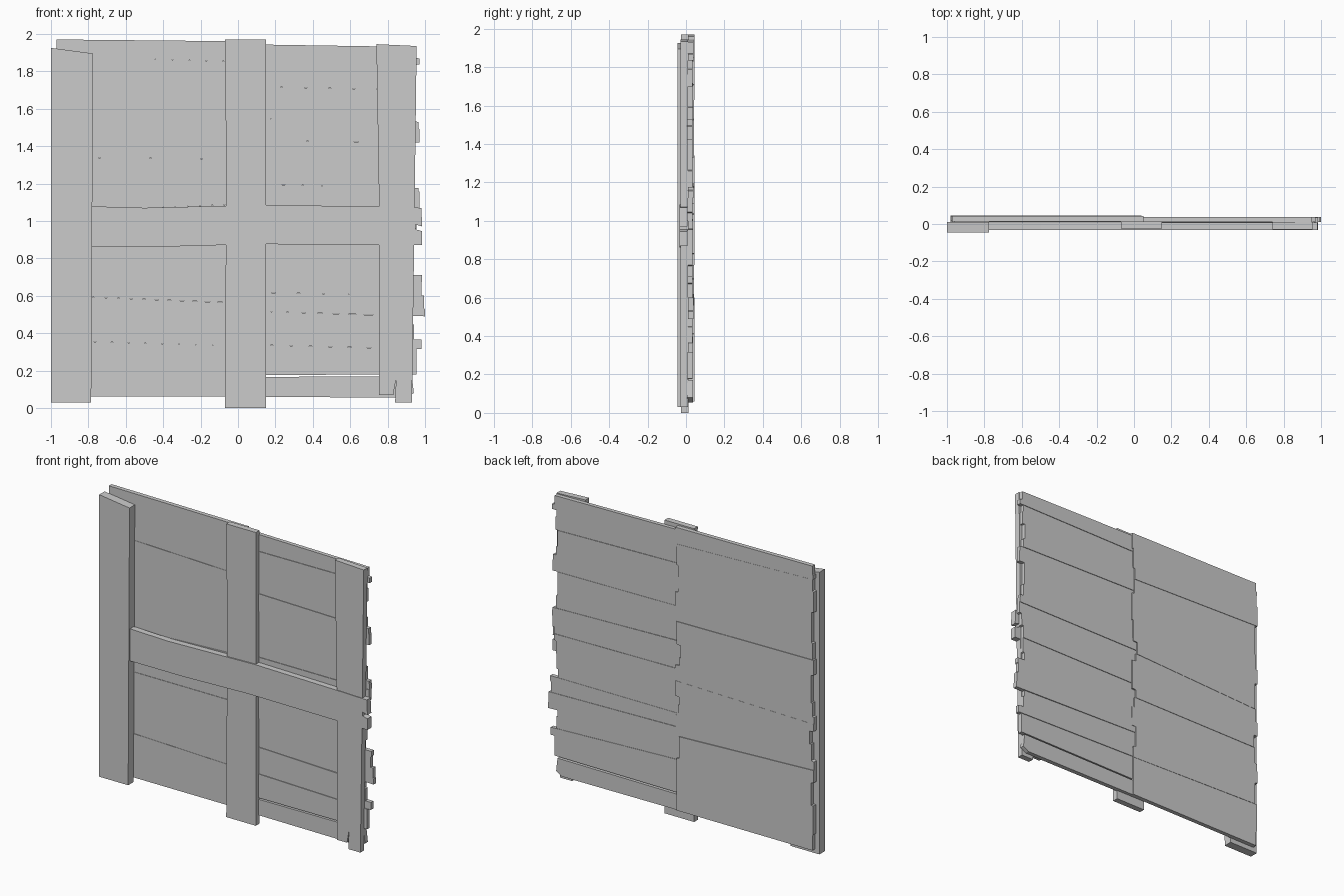
import bpy, bmesh


def board(name, outline, y0, y1):
    """Flat timber: a front-view (x, z) outline given thickness along y."""
    bm = bmesh.new()
    face = bm.faces.new([bm.verts.new((x, y0, z)) for x, z in outline])
    ext = bmesh.ops.extrude_face_region(bm, geom=[face])
    verts = [v for v in ext["geom"] if isinstance(v, bmesh.types.BMVert)]
    bmesh.ops.translate(bm, verts=verts, vec=(0, y1 - y0, 0))
    bmesh.ops.recalc_face_normals(bm, faces=bm.faces)
    mesh = bpy.data.meshes.new(name)
    bm.to_mesh(mesh)
    bm.free()
    obj = bpy.data.objects.new(name, mesh)
    bpy.context.collection.objects.link(obj)
    return obj


def plank_row(name, edges, ends, y0, y1, lift):
    """Stacked planks between slanted seams, each with a broken, stepped end."""
    for i, (l0, l1, r0, r1) in enumerate(ends):
        (zl0, zr0), (zl1, zr1) = edges[i], edges[i + 1]
        ml = zl0 + (zl1 - zl0) * (0.35 + 0.3 * (i % 2))
        mr = zr0 + (zr1 - zr0) * (0.65 - 0.3 * (i % 2))
        dy = lift[i % len(lift)]
        board(f"{name}_{i + 1}",
              [(l0, zl0), (r0, zr0), (r0, mr), (r1, mr + 0.004),
               (r1, zr1), (l1, zl1), (l1, ml), (l0, ml - 0.004)],
              y0 + dy, y1 + dy)


# Left planks: seams (z at left end, z at right end), bottom to top
left_edges = [(0.06, 0.06), (0.36, 0.33), (0.60, 0.56), (0.77, 0.77),
              (0.91, 0.93), (1.05, 1.09), (1.34, 1.33), (1.66, 1.63),
              (1.88, 1.85), (1.97, 1.96)]
left_ends = [(-0.97, -0.975, 0.04, 0.04), (-0.96, -0.98, 0.04, 0.02),
             (-0.98, -0.96, 0.05, 0.03), (-0.95, -0.98, 0.02, 0.05),
             (-0.98, -0.97, 0.05, 0.02), (-0.96, -0.98, 0.01, 0.04),
             (-0.97, -0.96, 0.05, 0.03), (-0.98, -0.97, 0.03, 0.04),
             (-0.975, -0.97, 0.05, 0.05)]
plank_row("left_plank", left_edges, left_ends, 0.012, 0.041,
          (0.002, 0.004, 0.0, 0.003))

# Right planks, with a thin gap above the lowest one
right_edges = [(0.175, 0.18), (0.34, 0.315), (0.40, 0.365), (0.52, 0.49),
               (0.62, 0.60), (0.71, 0.71), (0.87, 0.87), (1.01, 1.00),
               (1.12, 1.12), (1.20, 1.175), (1.43, 1.42), (1.55, 1.53),
               (1.72, 1.70), (1.83, 1.835), (1.945, 1.93)]
right_ends = [(-0.02, -0.01, 0.955, 0.955), (0.0, 0.01, 0.98, 0.98),
              (-0.03, 0.0, 0.94, 0.93), (-0.01, -0.03, 1.0, 0.995),
              (0.0, 0.0, 0.98, 0.985), (-0.04, 0.0, 0.93, 0.94),
              (0.01, -0.02, 0.94, 0.955), (-0.02, 0.0, 0.955, 0.97),
              (-0.05, -0.03, 0.97, 0.965), (0.0, -0.02, 0.94, 0.93),
              (-0.03, -0.01, 0.97, 0.965), (0.0, -0.03, 0.94, 0.93),
              (-0.02, 0.0, 0.945, 0.94), (-0.01, -0.01, 0.97, 0.95)]
plank_row("right_plank", right_edges, right_ends, 0.006, 0.033,
          (0.0, 0.004, 0.001, 0.005, 0.002))
board("right_plank_lowest",
      [(-0.02, 0.06), (0.90, 0.055), (0.94, 0.08), (0.93, 0.17), (-0.02, 0.165)],
      0.006, 0.036)

# Upright battens on the front
board("left_batten", [(-1.0, 0.03), (-0.785, 0.03), (-0.775, 1.895), (-1.0, 1.925)],
      -0.045, 0.012)
board("middle_batten",
      [(-0.07, 0), (0.15, 0), (0.15, 1.97), (-0.07, 1.97), (-0.062, 1.2), (-0.066, 0.7)],
      -0.025, 0.014)
board("right_batten",
      [(0.755, 0.07), (0.83, 0.07), (0.845, 0.155), (0.84, 0.03), (0.93, 0.03),
       (0.942, 0.9), (0.955, 1.935), (0.74, 1.945), (0.755, 1.05)],
      -0.029, 0.01)

# Cross rail with a split right end
board("cross_rail",
      [(-0.785, 0.862), (-0.4, 0.862), (0.1, 0.876), (0.985, 0.87), (0.985, 0.945),
       (0.95, 0.955), (0.95, 0.98), (0.985, 0.97), (0.98, 1.07), (0.75, 1.076),
       (0.15, 1.086), (-0.5, 1.07), (-0.785, 1.078)],
      -0.033, 0.008)
